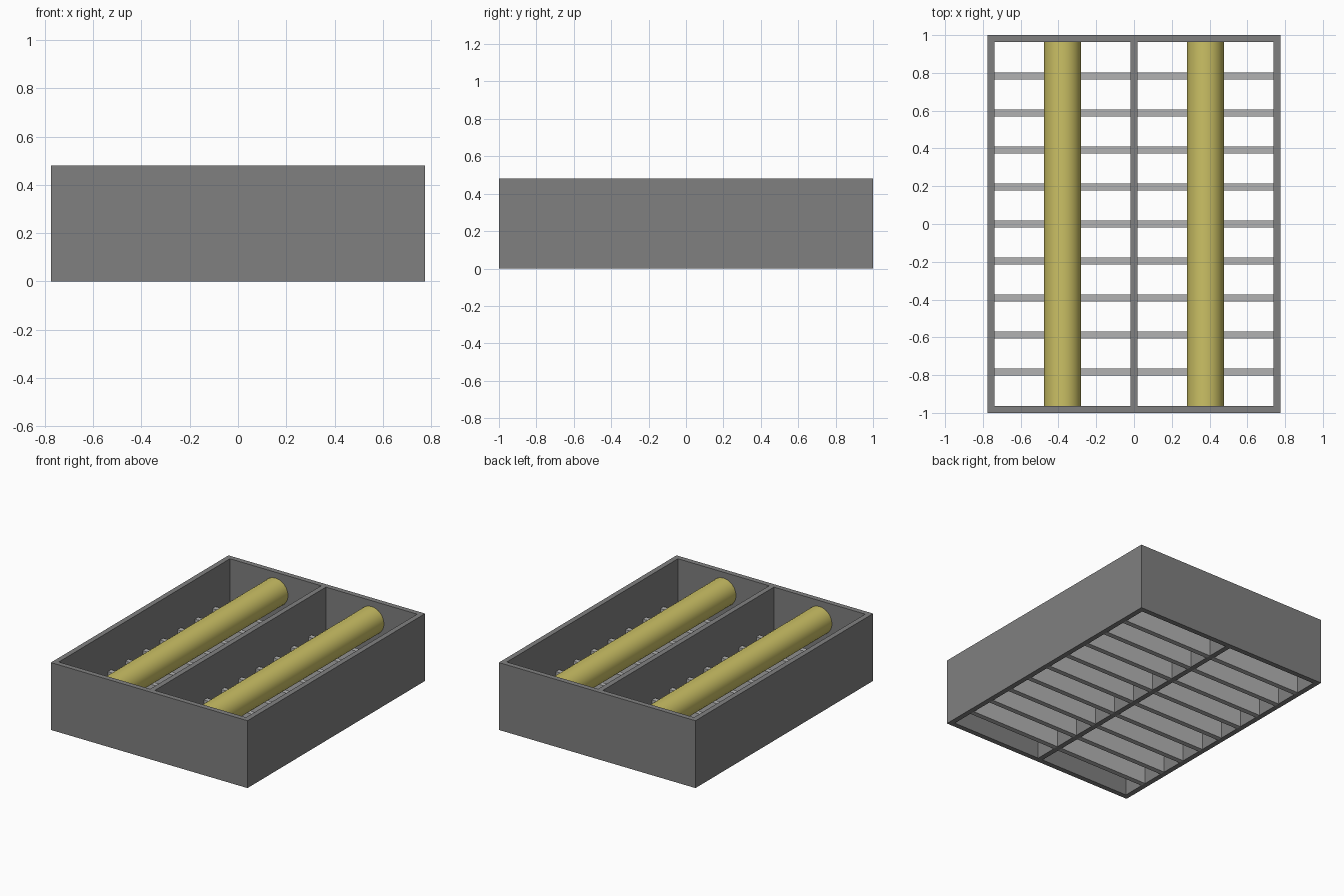
import bpy
from math import radians

if "Cube" in bpy.data.objects:
    bpy.data.objects.remove(bpy.data.objects["Cube"])

W, L, H, T = 1.55, 2.0, 0.48, 0.037   # outer width, length, height, wall


def material(name, rgb):
    m = bpy.data.materials.new(name)
    m.diffuse_color = (*rgb, 1)
    m.use_nodes = True
    m.node_tree.nodes["Principled BSDF"].inputs["Base Color"].default_value = m.diffuse_color
    return m


frame_grey = material("frame_grey", (0.216, 0.216, 0.216))
slat_grey = material("slat_grey", (0.45, 0.45, 0.45))
tube_yellow = material("tube_yellow", (0.60, 0.53, 0.13))


def box(name, size, loc, mat):
    bpy.ops.mesh.primitive_cube_add(size=1, location=loc)
    o = bpy.context.object
    o.name = name
    o.scale = size
    bpy.ops.object.transform_apply(location=False, rotation=False, scale=True)
    o.data.materials.append(mat)
    return o


# Outer frame: end walls, side walls and central divider
for side, s in (("front", -1), ("back", 1)):
    box(side + "_wall", (W, T, H), (0, s * (L - T) / 2, H / 2), frame_grey)
for side, s in (("left", -1), ("right", 1)):
    box(side + "_wall", (T, L - 2 * T, H), (s * (W - T) / 2, 0, H / 2), frame_grey)
box("center_divider", (T, L - 2 * T, H), (0, 0, H / 2), frame_grey)

# Louvre slats across each bay, and one lamp tube per bay
bay_w = (W - 3 * T) / 2
for side, s in (("left", -1), ("right", 1)):
    x = s * (bay_w + T) / 2
    for i in range(9):
        box(f"{side}_slat_{i + 1}", (bay_w, T, 0.2), (x, (i - 4) * 0.196, 0.1), slat_grey)
    bpy.ops.mesh.primitive_cylinder_add(vertices=32, radius=0.098, depth=L - 2 * T,
                                        location=(x, 0, 0.34),
                                        rotation=(radians(90), 0, 0))
    tube = bpy.context.object
    tube.name = side + "_lamp_tube"
    tube.data.materials.append(tube_yellow)
    bpy.ops.object.shade_smooth_by_angle(angle=radians(30))
